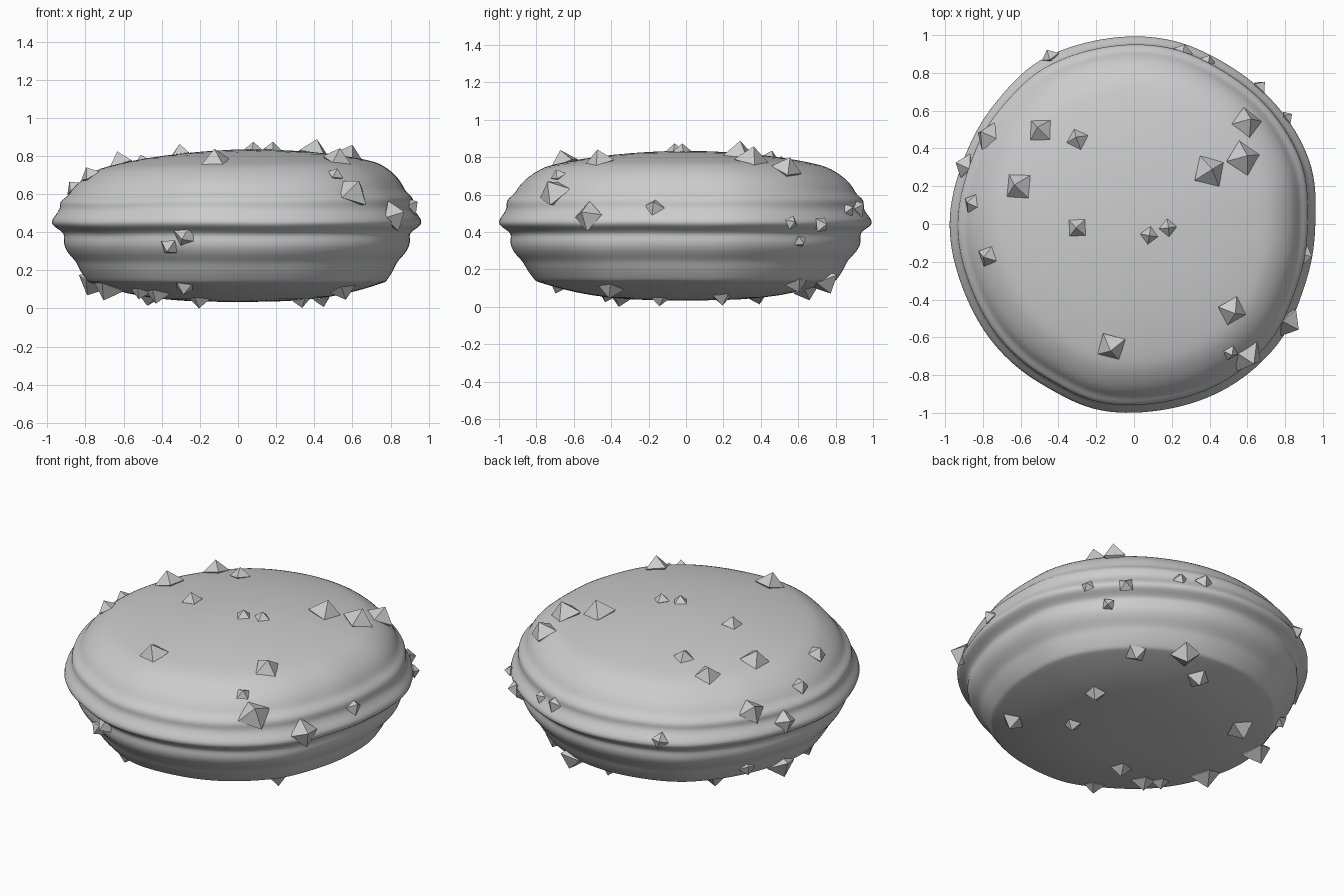
import bpy, bmesh, math
from mathutils import Vector, noise
from mathutils.bvhtree import BVHTree

if "Cube" in bpy.data.objects:
    bpy.data.objects.remove(bpy.data.objects["Cube"])

# Layered stone body: lathe profile (radius, height), bottom to top
PROFILE = [(0.3, .038), (.5, .06), (.66, .098), (.765, .132), (.785, .138), (.795, .15),
           (.83, .20), (.845, .235), (.86, .255), (.90, .295), (.92, .345), (.91, .38), (.92, .40),
           (.945, .418), (.975, .438), (.975, .465), (.945, .50), (.93, .53), (.935, .555),
           (.925, .58), (.895, .60), (.88, .63), (.86, .66), (.83, .69),
           (.79, .72), (.745, .745), (.70, .76), (.57, .787), (.4, .812), (.2, .828)]
# Uneven outline seen from above: radius every 20 degrees
OUTLINE = [.985, 1.01, 1.01, 1.01, 1.02, 1.02, 1.025, 1.0, .99,
           1.0, .995, 1.0, 1.0, 1.03, 1.02, 1.025, 1.02, .99]
SEG = 72


def outline(a):
    t = (a / math.radians(20)) % 18
    i = int(t)
    f = t - i
    f = f * f * (3 - 2 * f)
    return OUTLINE[i] * (1 - f) + OUTLINE[(i + 1) % 18] * f


def ring_point(r, z, a):
    c, s = math.cos(a), math.sin(a)
    wob = noise.noise(Vector((c * 1.7, s * 1.7, z * 5)))
    side = min(1, max(0, (r - .6) / .25))
    rr = r * outline(a) + .008 * wob * side
    zz = z + .006 * noise.noise(Vector((c * 2 + 7, s * 2, z * 2))) * side
    # the upper layers rise towards the right
    zz += .025 * rr * c * min(1, max(0, (z - .5) / .2))
    return (rr * c, rr * s, zz)


bm = bmesh.new()
rings = [[bm.verts.new(ring_point(r, z, 2 * math.pi * i / SEG)) for i in range(SEG)]
         for r, z in PROFILE]
for lo, hi in zip(rings, rings[1:]):
    for i in range(SEG):
        j = (i + 1) % SEG
        bm.faces.new((lo[i], lo[j], hi[j], hi[i]))
for ring, z, flip in ((rings[0], .033, True), (rings[-1], .835, False)):
    mid = bm.verts.new((0, 0, z))
    for i in range(SEG):
        a, b = ring[i], ring[(i + 1) % SEG]
        bm.faces.new((b, a, mid) if flip else (a, b, mid))
for f in bm.faces:
    f.smooth = True
me = bpy.data.meshes.new("stone_body")
bm.to_mesh(me)
surface = BVHTree.FromBMesh(bm)
bm.free()
body = bpy.data.objects.new("stone_body", me)
bpy.context.collection.objects.link(body)
sub = body.modifiers.new("smooth", 'SUBSURF')
sub.levels = sub.render_levels = 1

# Crystals: (x, y, approximate z, size)
CRYSTALS = [
    # top
    (-.5, .5, .77, .075), (-.3, .45, .79, .06), (-.61, .2, .75, .085), (-.3, -.02, .81, .06),
    (.08, -.06, .83, .048), (.18, -.02, .83, .048), (.4, .28, .81, .095), (.58, .35, .79, .095),
    (.6, .54, .74, .085), (-.12, -.65, .77, .085), (.52, -.46, .78, .08),
]
CRYSTALS += [
    # rim
    (-.78, .47, .6, .08), (-.9, .31, .5, .07), (-.86, .11, .63, .055), (-.77, -.17, .69, .06),
    (.51, -.68, .7, .045), (.6, -.7, .61, .1), (.81, -.52, .48, .085), (.87, -.16, .52, .055),
    (.82, .57, .45, .04), (.68, .74, .44, .05), (.72, .63, .36, .04), (.4, .89, .53, .045),
    (.26, .92, .53, .055), (-.45, .9, .49, .05), (-.27, -.87, .38, .07), (-.35, -.83, .33, .055),
]
CRYSTALS += [
    # underside
    (.48, .59, .12, .065), (.25, .75, .12, .085), (.07, .64, .1, .07), (.44, .19, .06, .06),
    (.55, -.4, .1, .07), (.33, -.14, .05, .05), (-.46, .38, .08, .085), (-.76, .16, .14, .09),
    (-.2, -.35, .05, .065), (-.42, -.42, .08, .07), (-.51, -.38, .09, .055),
    (-.68, -.19, .11, .09), (-.28, -.68, .12, .06), (-.71, .42, .2, .05),
]


def add_crystal(n, x, y, z, r):
    p = surface.find_nearest(Vector((x, y, z)))[0]
    # point outwards like the normal of a flattened ball
    d = Vector((p.x / .94, p.y / .94, (p.z - .43) / .16)).normalized()
    rot = d.to_track_quat('Z', 'Y')
    b = bmesh.new()
    tip, tail = b.verts.new((0, 0, r * .85)), b.verts.new((0, 0, -r * .85))
    belt = [b.verts.new((r * math.cos(a), r * math.sin(a), 0))
            for a in (n * 1.3 + k * math.pi / 2 for k in range(4))]
    for k in range(4):
        u, v = belt[k], belt[(k + 1) % 4]
        b.faces.new((u, v, tip))
        b.faces.new((v, u, tail))
    m = bpy.data.meshes.new("crystal")
    b.to_mesh(m)
    b.free()
    o = bpy.data.objects.new(f"crystal_{n:02d}", m)
    o.rotation_mode = 'QUATERNION'
    o.rotation_quaternion = rot
    # keep the lowest tips resting on the ground
    o.location = p
    o.location.z += max(0, r * .85 * -d.z - p.z)
    bpy.context.collection.objects.link(o)


for n, c in enumerate(CRYSTALS):
    add_crystal(n, *c)
